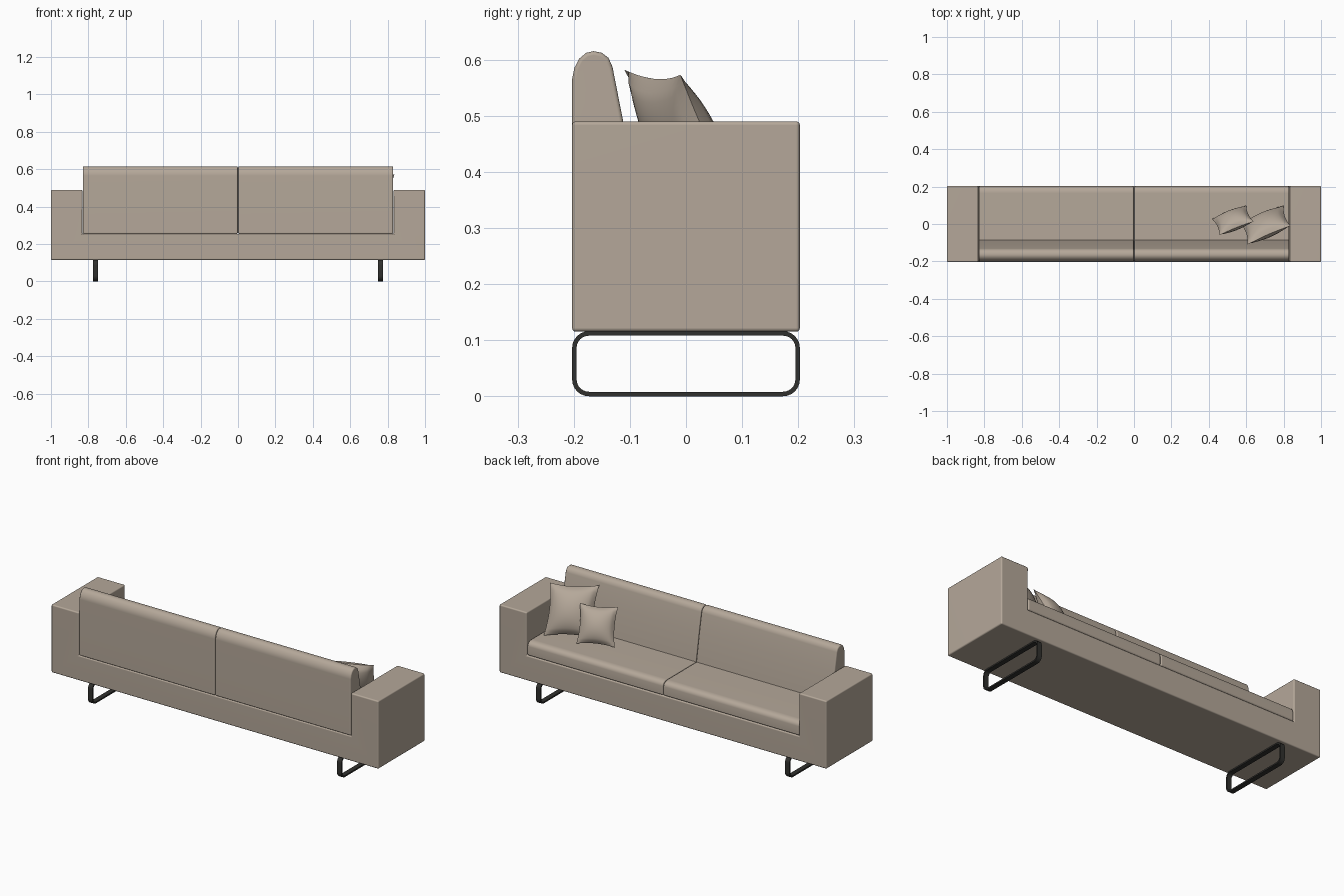
import bpy, bmesh, math
from mathutils import Vector

if "Cube" in bpy.data.objects:
    bpy.data.objects.remove(bpy.data.objects["Cube"])


def material(name, rgb):
    m = bpy.data.materials.new(name)
    m.diffuse_color = (*rgb, 1)
    m.use_nodes = True
    m.node_tree.nodes["Principled BSDF"].inputs["Base Color"].default_value = m.diffuse_color
    return m


FABRIC = material("beige fabric", (0.46, 0.39, 0.32))
METAL = material("dark metal", (0.03, 0.03, 0.027))


def finish(name, bm, mat, angle=40):
    bmesh.ops.recalc_face_normals(bm, faces=bm.faces[:])
    me = bpy.data.meshes.new(name)
    bm.to_mesh(me)
    bm.free()
    me.materials.append(mat)
    ob = bpy.data.objects.new(name, me)
    bpy.context.collection.objects.link(ob)
    bpy.ops.object.select_all(action='DESELECT')
    ob.select_set(True)
    bpy.context.view_layer.objects.active = ob
    bpy.ops.object.shade_smooth_by_angle(angle=math.radians(angle))
    ob.modifiers.new("weighted normals", 'WEIGHTED_NORMAL').keep_sharp = True
    return ob


def extrude(name, points, direction, mat, bevel):
    """Extrude a flat outline along a vector and round its sharp edges."""
    bm = bmesh.new()
    face = bm.faces.new([bm.verts.new(p) for p in points])
    new = bmesh.ops.extrude_face_region(bm, geom=[face])["geom"]
    bmesh.ops.translate(bm, vec=direction,
                        verts=[v for v in new if isinstance(v, bmesh.types.BMVert)])
    bmesh.ops.recalc_face_normals(bm, faces=bm.faces[:])
    sharp = [e for e in bm.edges if e.calc_face_angle(0) > math.radians(50)]
    bmesh.ops.bevel(bm, geom=sharp, offset=bevel, segments=3, profile=0.5,
                    affect='EDGES', clamp_overlap=True)
    return finish(name, bm, mat)


# U-shaped body: base and both arms
H = 0.203
outline = [(-1, 0.115), (1, 0.115), (1, 0.49), (0.832, 0.49),
           (0.832, 0.254), (-0.832, 0.254), (-0.832, 0.49), (-1, 0.49)]
extrude("body", [(x, -H, z) for x, z in outline], (0, 2 * H, 0), FABRIC, 0.007)

# Seat and back cushions, one pair per side
seat = [(-0.11, 0.254), (0.2, 0.254), (0.202, 0.262), (0.202, 0.305), (0.196, 0.32),
        (0.183, 0.328), (0.165, 0.331), (-0.11, 0.331)]
back = [(-0.203, 0.254), (-0.203, 0.565), (-0.199, 0.585), (-0.19, 0.602),
        (-0.178, 0.612), (-0.165, 0.615), (-0.15, 0.612), (-0.138, 0.603),
        (-0.131, 0.587), (-0.112, 0.49), (-0.083, 0.32), (-0.083, 0.254)]
for side, x0 in (("left", -0.83), ("right", 0.001)):
    for part, prof in (("seat", seat), ("back", back)):
        extrude(f"{side}_{part}_cushion", [(x0, y, z) for y, z in prof],
                (0.829, 0, 0), FABRIC, 0.007)


# Throw pillows: puffed grids spanned by their corners
def pillow(name, top_a, top_b, bottom_b, half, n=16):
    a, b, c = Vector(top_a), Vector(top_b), Vector(bottom_b)
    centre, du, dv = (a + c) / 2, (b - a) / 2, (b - c) / 2
    normal = du.cross(dv).normalized()
    bm = bmesh.new()
    for s in (-1, 1):
        rows = []
        for i in range(n + 1):
            row = []
            for j in range(n + 1):
                u, v = 2 * i / n - 1, 2 * j / n - 1
                puff = max(0, (1 - u * u) * (1 - v * v)) ** 0.6
                pu, pv = u * (1 - 0.1 * (1 - v * v)), v * (1 - 0.1 * (1 - u * u))
                row.append(bm.verts.new(centre + du * pu + dv * pv + normal * (s * half * puff)))
            rows.append(row)
        for i in range(n):
            for j in range(n):
                bm.faces.new((rows[i][j], rows[i + 1][j], rows[i + 1][j + 1], rows[i][j + 1]))
    bmesh.ops.remove_doubles(bm, verts=bm.verts[:], dist=1e-5)
    finish(name, bm, FABRIC, 60)


pillow("large_pillow", (0.607, -0.11, 0.582), (0.837, -0.01, 0.573), (0.80, 0.10, 0.332), 0.055)
pillow("small_pillow", (0.457, -0.06, 0.521), (0.64, 0.013, 0.522), (0.60, 0.10, 0.342), 0.045)


# Sled legs: flat bar bent into a rounded rectangle loop
def loop(hy, z0, z1, r, steps=6):
    pts = []
    for k, (cy, cz) in enumerate(((hy - r, z1 - r), (r - hy, z1 - r),
                                  (r - hy, z0 + r), (hy - r, z0 + r))):
        for i in range(steps + 1):
            t = math.pi / 2 * (k + i / steps)
            pts.append((cy + r * math.cos(t), cz + r * math.sin(t)))
    return pts


for name, xc in (("left_leg", -0.761), ("right_leg", 0.761)):
    bm = bmesh.new()
    outer, inner = loop(H, 0, 0.116, 0.03), loop(H - 0.008, 0.008, 0.108, 0.022)
    rings = [[bm.verts.new((xc + dx, y, z)) for y, z in pts]
             for dx, pts in ((-0.0135, outer), (0.0135, outer), (0.0135, inner), (-0.0135, inner))]
    n = len(outer)
    for k in range(4):
        p, q = rings[k], rings[(k + 1) % 4]
        for i in range(n):
            j = (i + 1) % n
            bm.faces.new((p[i], p[j], q[j], q[i]))
    finish(name, bm, METAL)
